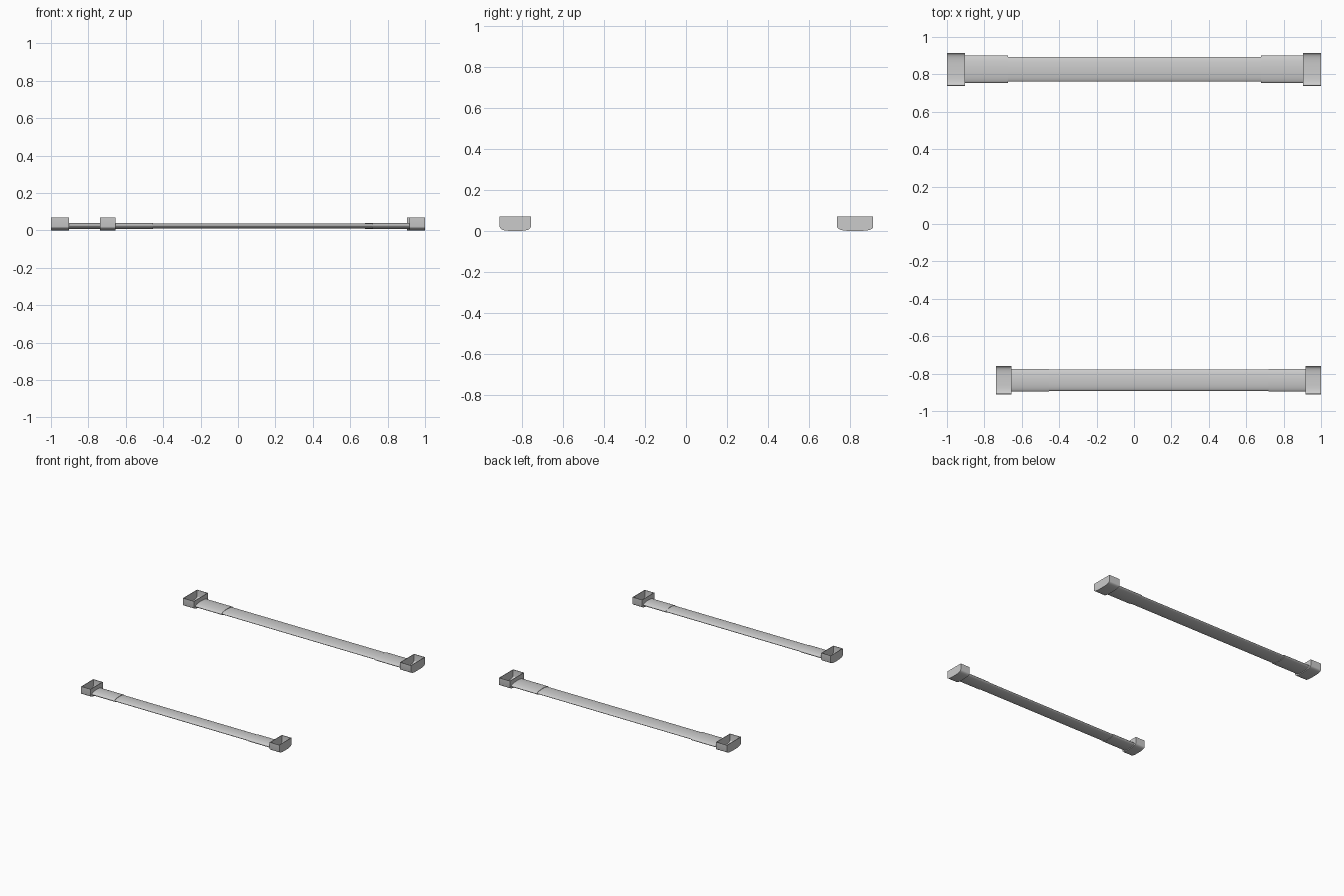
import bpy, bmesh
from math import pi, cos, sin

if "Cube" in bpy.data.objects:
    bpy.data.objects.remove(bpy.data.objects["Cube"])


def finish(bm, name):
    mesh = bpy.data.meshes.new(name)
    bmesh.ops.recalc_face_normals(bm, faces=bm.faces)
    bm.to_mesh(mesh)
    bm.free()
    ob = bpy.data.objects.new(name, mesh)
    bpy.context.collection.objects.link(ob)
    bpy.ops.object.select_all(action='DESELECT')
    bpy.context.view_layer.objects.active = ob
    ob.select_set(True)
    bpy.ops.object.shade_smooth_by_angle(angle=0.6)
    return ob


# Flattened oval tube along x
def tube(name, x0, x1, yc, ry, zc, rz, n=32):
    bm = bmesh.new()
    rings = [[bm.verts.new((x, yc + ry * cos(2 * pi * i / n), zc + rz * sin(2 * pi * i / n)))
              for i in range(n)] for x in (x0, x1)]
    for i in range(n):
        j = (i + 1) % n
        bm.faces.new((rings[0][i], rings[0][j], rings[1][j], rings[1][i]))
    for r in rings:
        bm.faces.new(r)
    return finish(bm, name)


# Open-topped cap with a bowed bottom, closed at both ends
def cap(name, x0, x1, yc, ry, h=0.07, n=16, t=0.004):
    def profile(r, low, side):
        pts = [(yc - r, h)]
        for i in range(n + 1):
            a = pi + pi * i / n
            c, s = cos(a), sin(a)
            pts.append((yc + r * (abs(c) ** 0.6) * (1 if c > 0 else -1), side + (side - low) * s))
        return pts + [(yc + r, h)]

    bm = bmesh.new()
    outer = [[bm.verts.new((x, y, z)) for y, z in profile(ry, 0, 0.02)] for x in (x0, x1)]
    inner = [[bm.verts.new((x, y, z)) for y, z in profile(ry - t, t, 0.02)]
             for x in (x0 + t, x1 - t)]
    for a, b in (outer, inner):
        for i in range(len(a) - 1):
            bm.faces.new((a[i], a[i + 1], b[i + 1], b[i]))
        bm.faces.new(a)
        bm.faces.new(b)
    # rim
    o = [outer[0][0], outer[0][-1], outer[1][-1], outer[1][0]]
    q = [inner[0][0], inner[0][-1], inner[1][-1], inner[1][0]]
    for i in range(4):
        j = (i + 1) % 4
        bm.faces.new((o[i], o[j], q[j], q[i]))
    return finish(bm, name)


# name, left, right, cap length, left sleeve end, right sleeve start, y centre, radii (bar, sleeve, cap)
SETS = [
    ("rear", -1.0, 1.0, 0.097, -0.673, 0.678, 0.827, 0.066, 0.073, 0.088),
    ("front", -0.738, 1.0, 0.084, -0.455, 0.72, -0.835, 0.057, 0.061, 0.076),
]
for n, l, r, c, s0, s1, y, rb, rs, rc in SETS:
    tube(n + "_bar", s0 - 0.01, s1 + 0.01, y, rb, 0.023, 0.014)
    tube(n + "_left_sleeve", l + c - 0.002, s0, y, rs, 0.023, 0.017)
    tube(n + "_right_sleeve", s1, r - c + 0.002, y, rs, 0.023, 0.017)
    cap(n + "_left_cap", l, l + c, y, rc)
    cap(n + "_right_cap", r - c, r, y, rc)
